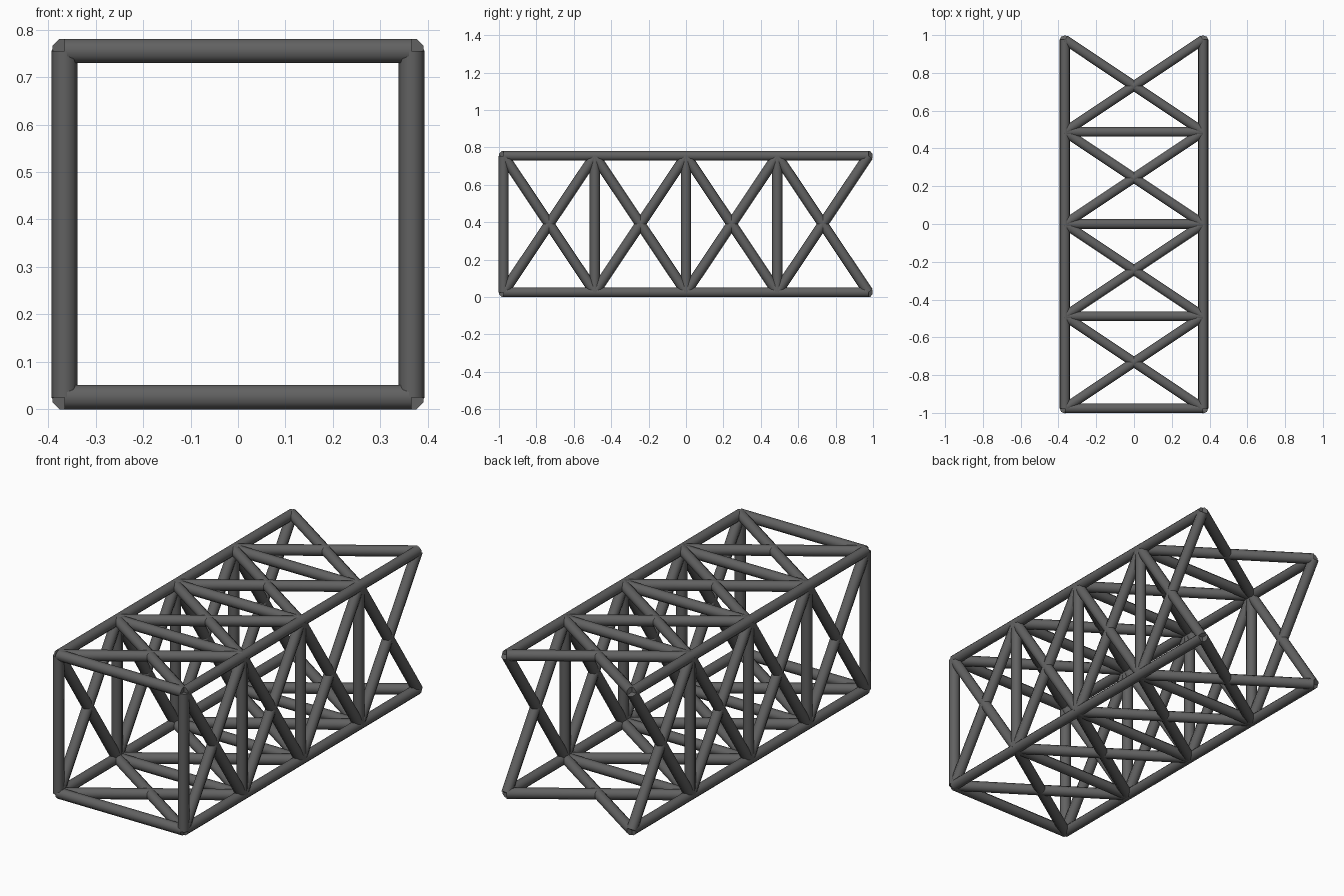
import bpy, bmesh, math
from mathutils import Vector, Matrix

if "Cube" in bpy.data.objects:
    bpy.data.objects.remove(bpy.data.objects["Cube"])

R, SIDES = 0.0276, 8
X, Z0, Z1 = 0.3657, 0.0255, 0.755
Y, BAYS = 0.9755, 4
stations = [-Y + 2 * Y * i / BAYS for i in range(BAYS + 1)]

dark = bpy.data.materials.new("dark_grey")
dark.diffuse_color = (0.12, 0.12, 0.12, 1)
dark.use_nodes = True
dark.node_tree.nodes["Principled BSDF"].inputs["Base Color"].default_value = dark.diffuse_color


def tube(bm, a, b, normal, phase):
    """Capped tube from a to b; normal orients the facets around its axis."""
    a, b, n = Vector(a), Vector(b), Vector(normal)
    d = (b - a).normalized()
    rot = Matrix((n, d.cross(n), d)).transposed()
    mat = Matrix.Translation((a + b) / 2) @ rot.to_4x4() @ Matrix.Rotation(phase, 4, 'Z')
    bmesh.ops.create_cone(bm, cap_ends=True, segments=SIDES, radius1=R, radius2=R,
                          depth=(b - a).length, matrix=mat)


def make(name, bars):
    bm = bmesh.new()
    for bar in bars:
        tube(bm, *bar)
    bmesh.ops.recalc_face_normals(bm, faces=bm.faces)
    me = bpy.data.meshes.new(name)
    bm.to_mesh(me)
    bm.free()
    me.materials.append(dark)
    ob = bpy.data.objects.new(name, me)
    bpy.context.collection.objects.link(ob)
    bpy.ops.object.select_all(action='DESELECT')
    ob.select_set(True)
    bpy.context.view_layer.objects.active = ob
    bpy.ops.object.shade_smooth_by_angle(angle=math.radians(50))


UP, SIDE = (0, 0, 1), (1, 0, 0)
FLAT, EDGE = math.pi / SIDES, 0.0
xs, zs = (-X, X), (Z0, Z1)

# four long corner chords
make("chords", [((x, -Y, z), (x, Y, z), UP, FLAT) for x in xs for z in zs])

# square frames at every station except the open back end
make("posts", [((x, y, Z0), (x, y, Z1), SIDE, EDGE) for y in stations[:-1] for x in xs])
make("cross_bars", [((-X, y, z), (X, y, z), UP, FLAT) for y in stations[:-1] for z in zs])

# X bracing on the side, top and bottom faces of each bay
side_braces, level_braces = [], []
for y0, y1 in zip(stations, stations[1:]):
    for ya, yb in ((y0, y1), (y1, y0)):
        side_braces += [((x, ya, Z0), (x, yb, Z1), SIDE, EDGE) for x in xs]
        level_braces += [((-X, ya, z), (X, yb, z), UP, FLAT) for z in zs]
make("side_braces", side_braces)
make("level_braces", level_braces)
